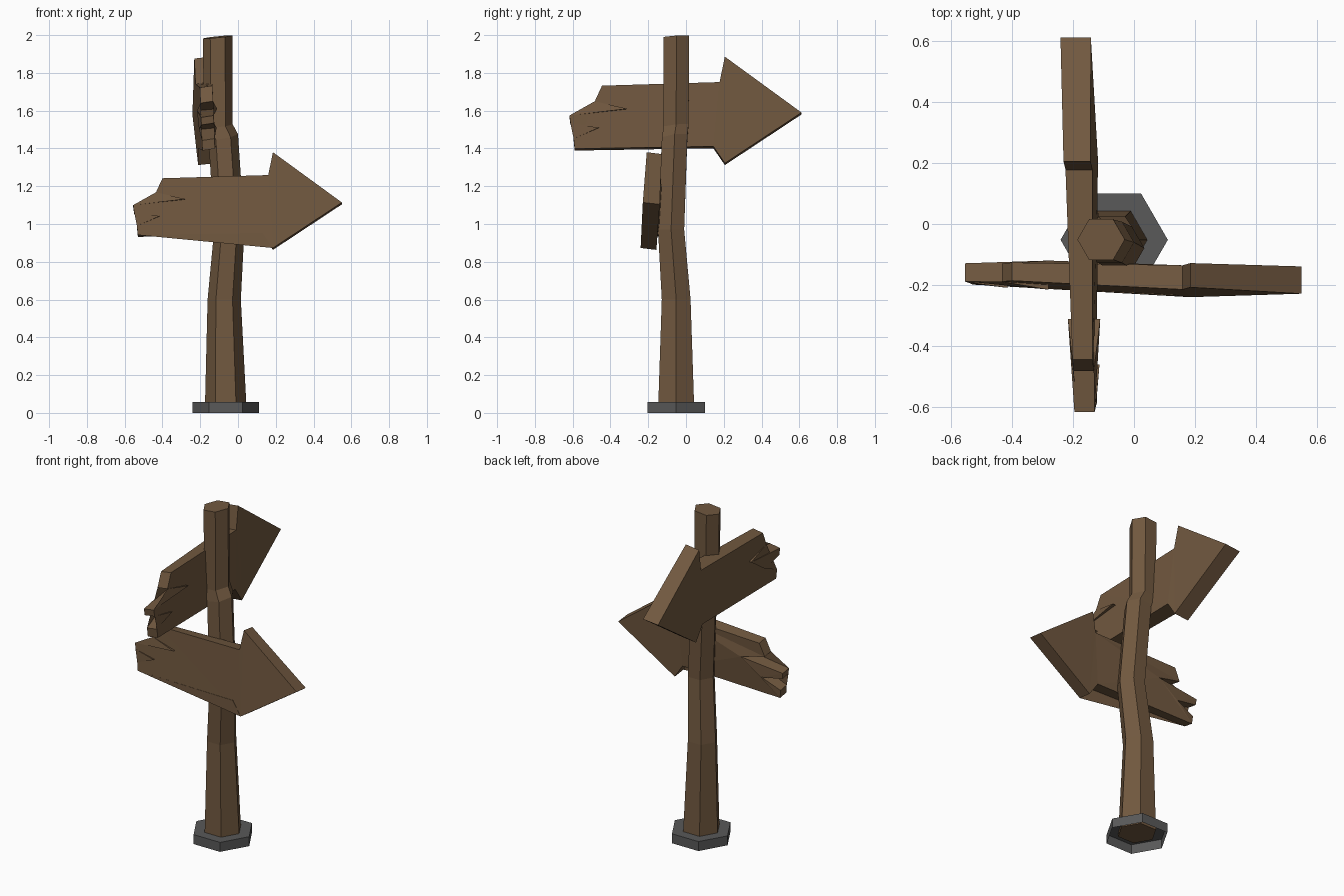
import bpy, bmesh, math
from mathutils import Vector

if "Cube" in bpy.data.objects:
    bpy.data.objects.remove(bpy.data.objects["Cube"])


def material(name, rgb):
    m = bpy.data.materials.new(name)
    m.diffuse_color = (*rgb, 1)
    m.use_nodes = True
    m.node_tree.nodes["Principled BSDF"].inputs["Base Color"].default_value = m.diffuse_color
    return m


wood = material("weathered_wood", (0.165, 0.098, 0.05))
stone = material("grey_stone", (0.10, 0.10, 0.10))


def finish(name, bm, mat):
    bmesh.ops.recalc_face_normals(bm, faces=bm.faces)
    me = bpy.data.meshes.new(name)
    bm.to_mesh(me)
    bm.free()
    me.materials.append(mat)
    ob = bpy.data.objects.new(name, me)
    bpy.context.collection.objects.link(ob)
    return ob


def hex_loft(name, rings, mat, bottom=True):
    """Six-sided loft; ring = (x, y, z, radius, x tilt, y tilt)."""
    bm = bmesh.new()
    loops = []
    for x, y, z, r, tx, ty in rings:
        loop = []
        for i in range(6):
            dx = r * math.cos(i * math.pi / 3)
            dy = r * math.sin(i * math.pi / 3)
            loop.append(bm.verts.new((x + dx, y + dy, z + tx * dx + ty * dy)))
        loops.append(loop)
    for a, b in zip(loops, loops[1:]):
        for i in range(6):
            j = (i + 1) % 6
            bm.faces.new((a[i], a[j], b[j], b[i]))
    bm.faces.new(loops[-1])
    if bottom:
        bm.faces.new(loops[0])
    return finish(name, bm, mat)


# Stone foot, open underneath
hex_loft("stone_base", [(-0.065, -0.052, 0, 0.176, 0, 0),
                        (-0.065, -0.052, 0.057, 0.176, 0, 0)], stone, False)

# Crooked hexagonal post
hex_loft("post", [
    (-0.065, -0.052, 0.03, 0.11, 0, 0),
    (-0.073, -0.052, 0.60, 0.088, 0, 0),
    (-0.046, -0.079, 0.97, 0.08, 0, 0),
    (-0.078, -0.060, 1.46, 0.078, 0.2, 0.12),
    (-0.104, -0.052, 1.52, 0.076, 0.1, 0.1),
    (-0.108, -0.051, 1.99, 0.078, 0.1, 0.05),
], wood)

# Arrow board outline: along, up, half thickness (split ends on the left)
OUTLINE = [
    (0.55, 0.0, 0.045), (0.185, 0.266, 0.04), (0.16, 0.145, 0.04),
    (-0.40, 0.128, 0.03), (-0.434, 0.054, 0.03), (-0.28, 0.018, 0.048),
    (-0.555, -0.014, 0.03), (-0.55, -0.05, 0.03), (-0.415, -0.072, 0.042),
    (-0.535, -0.124, 0.03), (-0.53, -0.172, 0.03), (0.13, -0.161, 0.042),
    (0.185, -0.241, 0.042),
]


def arrow_board(name, place, scale):
    """place(u, w, d): d runs from the viewer's side of the board to the back."""
    bm = bmesh.new()
    front, back = [], []
    for u, w, t in OUTLINE:
        u, w, t = u * scale, w * scale, t * scale
        front.append(bm.verts.new(place(u, w + 0.005, -t)))
        back.append(bm.verts.new(place(u, w - 0.005, t)))
    caps = [bm.faces.new(front), bm.faces.new(back[::-1])]
    n = len(front)
    for i in range(n):
        j = (i + 1) % n
        bm.faces.new((front[j], front[i], back[i], back[j]))
    bmesh.ops.triangulate(bm, faces=caps)
    return finish(name, bm, wood)


# Lower board on the front of the post, pointing right
def lower(u, w, d):
    return Vector((u, -0.18 - 0.04 * min(u, 0.1) + 0.06 * w + d, 1.109 + w))


# Upper board on the left of the post, pointing backwards
def upper(u, w, d):
    return Vector((-0.167 - 0.04 * max(u, -0.1) - 0.04 * w - d, u, 1.585 + w))


arrow_board("lower_arrow_board", lower, 1.0)
arrow_board("upper_arrow_board", upper, 1.112)
